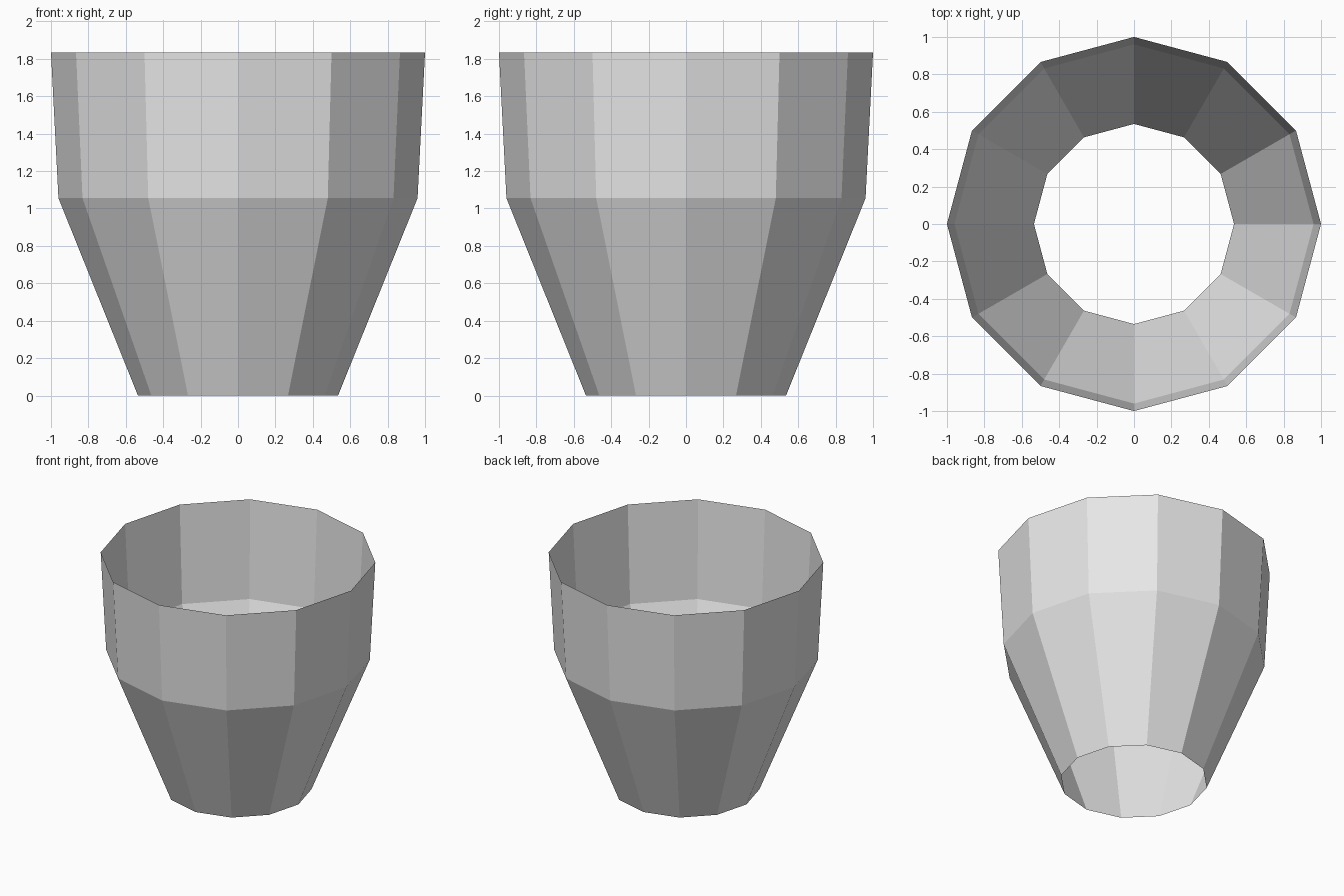
import bpy
import bmesh
from math import cos, sin, tau

default = bpy.data.objects.get("Cube")
if default:
    bpy.data.objects.remove(default, do_unlink=True)

SIDES = 12
# Radius and height of each ring, bottom to top
PROFILE = [(0.535, 0.0), (0.96, 1.055), (1.0, 1.835)]

# Plain grey material
grey = bpy.data.materials.new("plain_grey")
grey.use_nodes = True
colour = (0.8, 0.8, 0.8, 1.0)
grey.diffuse_color = colour
grey.node_tree.nodes["Principled BSDF"].inputs["Base Color"].default_value = colour

# Open, thin-walled cup: rings joined by flat quads
bm = bmesh.new()
rings = [
    [bm.verts.new((r * cos(tau * i / SIDES), r * sin(tau * i / SIDES), z))
     for i in range(SIDES)]
    for r, z in PROFILE
]
for low, high in zip(rings, rings[1:]):
    for i in range(SIDES):
        j = (i + 1) % SIDES
        bm.faces.new((low[i], low[j], high[j], high[i]))

mesh = bpy.data.meshes.new("cup_wall")
bm.to_mesh(mesh)
bm.free()
mesh.materials.append(grey)
cup = bpy.data.objects.new("cup_wall", mesh)
bpy.context.collection.objects.link(cup)
